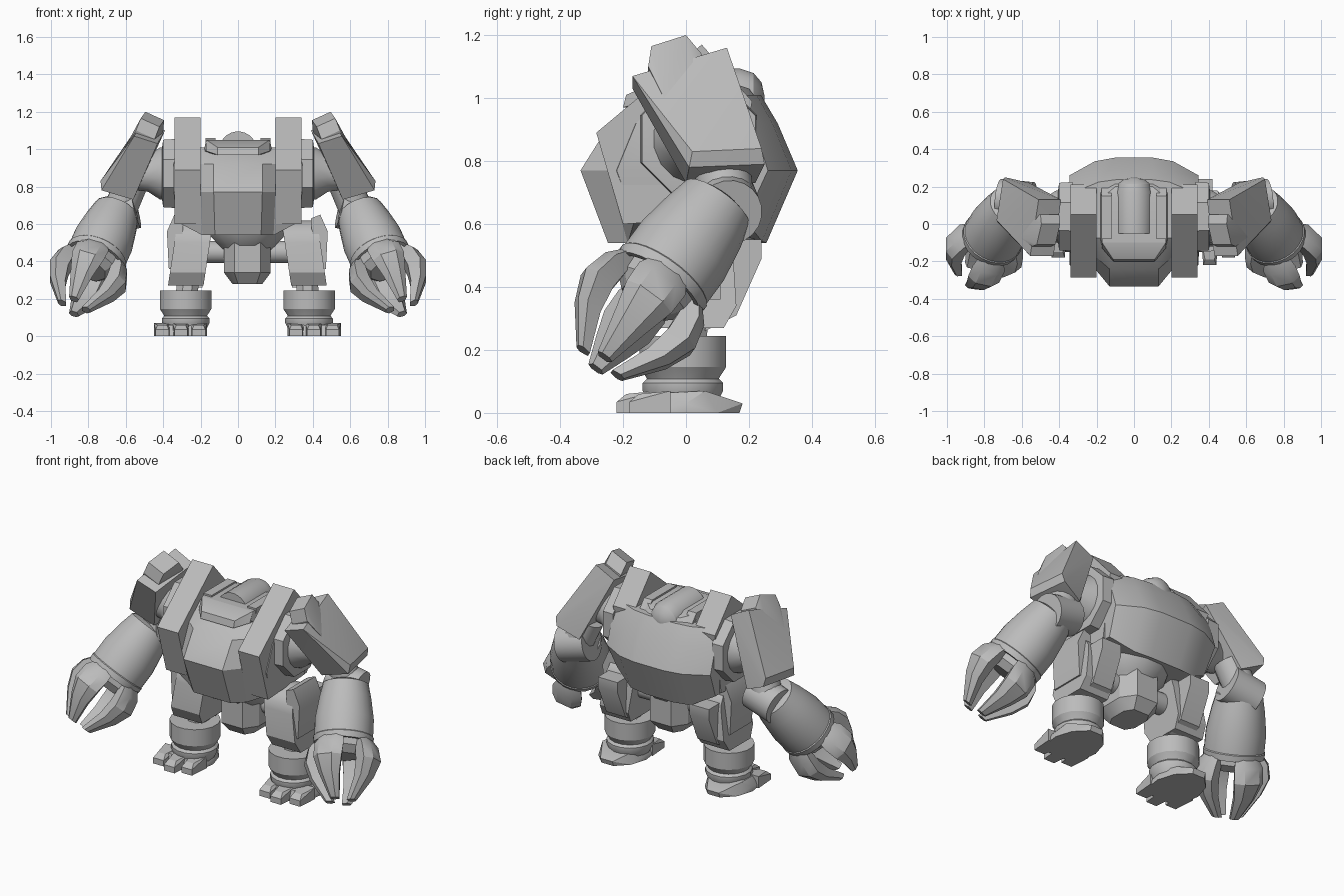
import bpy, bmesh, math
from mathutils import Vector

if "Cube" in bpy.data.objects:
    bpy.data.objects.remove(bpy.data.objects["Cube"], do_unlink=True)

GREY = bpy.data.materials.new("plain_grey")
GREY.use_nodes = True
GREY.diffuse_color = (0.5, 0.5, 0.5, 1)
GREY.node_tree.nodes["Principled BSDF"].inputs["Base Color"].default_value = (0.5, 0.5, 0.5, 1)
HIP_X = 0.05  # the lower body stands slightly to one side


def finish(name, bm):
    bmesh.ops.recalc_face_normals(bm, faces=bm.faces)
    mesh = bpy.data.meshes.new(name)
    bm.to_mesh(mesh)
    bm.free()
    ob = bpy.data.objects.new(name, mesh)
    bpy.context.collection.objects.link(ob)
    mesh.materials.append(GREY)
    bpy.context.view_layer.objects.active = ob
    ob.select_set(True)
    bpy.ops.object.shade_smooth_by_angle(angle=math.radians(28))
    ob.select_set(False)
    return ob


def hull(name, points):
    bm = bmesh.new()
    for p in points:
        bm.verts.new(p)
    bmesh.ops.convex_hull(bm, input=bm.verts)
    loose = [v for v in bm.verts if not v.link_faces]
    bmesh.ops.delete(bm, geom=loose, context="VERTS")
    bmesh.ops.dissolve_limit(bm, angle_limit=0.02, verts=bm.verts, edges=bm.edges)
    return finish(name, bm)


def loft(name, rings):
    bm = bmesh.new()
    loops = [[bm.verts.new(p) for p in ring] for ring in rings]
    n = len(loops[0])
    for a, b in zip(loops, loops[1:]):
        for i in range(n):
            bm.faces.new((a[i], a[(i + 1) % n], b[(i + 1) % n], b[i]))
    bm.faces.new(loops[0])
    bm.faces.new(loops[-1])
    return finish(name, bm)


def frame(axis):
    d = Vector(axis).normalized()
    ref = Vector((1, 0, 0)) if abs(d.x) < 0.9 else Vector((0, 1, 0))
    u = (ref - d * ref.dot(d)).normalized()
    return d, u, d.cross(u)


def turned(name, origin, axis, profile, sides=24):
    """Revolve (distance, radius) pairs about an axis."""
    d, u, v = frame(axis)
    o = Vector(origin)
    turn = [2 * math.pi * (i + 0.5) / sides for i in range(sides)]
    return loft(name, [[o + d * t + (u * math.cos(a) + v * math.sin(a)) * r for a in turn]
                       for t, r in profile])


def slab(name, x0, x1, outline):
    return loft(name, [[(x, y, z) for y, z in outline] for x in (x0, x1)])


def mirrored(ob, centre=0.0):
    """Make the opposite half of a pair about x = centre."""
    bm = bmesh.new()
    bm.from_mesh(ob.data)
    for v in bm.verts:
        v.co.x = 2 * centre - v.co.x
    finish("right_" + ob.name, bm)
    ob.name = "left_" + ob.name


# Torso shell: front and back close in at different rates, lower rim rises at the sides
half = [(0.13, -0.335), (0.2, -0.25), (0.345, -0.22), (0.345, 0), (0.345, 0.26), (0.21, 0.335), (0.1, 0.355)]
section = half + [(-x, y) for x, y in reversed(half)]
levels = [(0.54, 0.95, 0.74, 0.72), (0.77, 1, 1, 1), (0.92, 1, 0.72, 0.82), (1.01, 0.9, 0.3, 0.67)]
loft("torso_shell", [[(x * sx, y * (front if y < 0 else back),
                       z + (0.5 * max(0, abs(x) - 0.2) if z < 0.6 else 0)) for x, y in section]
                     for z, sx, front, back in levels])

# Upright shoulder walls
mirrored(slab("shoulder_wall", 0.2, 0.34,
              [(-0.285, 0.89), (-0.2, 0.6), (0.15, 0.62), (0.21, 0.99), (0.05, 1.17)]))

# Head, visor and back canopy
hull("head_block", [(s * x, y, z) for s in (-1, 1) for x, y, z in
     [(0.17, -0.1, 1.05), (0.19, -0.06, 0.96), (0.19, 0.2, 0.96), (0.1, 0.25, 0.96),
      (0.17, 0.14, 1.05), (0.1, 0.2, 1.03), (0.1, -0.17, 0.99), (0.1, -0.16, 0.95),
      (0.17, -0.12, 1.0)]])
hull("jaw", [(s * x, y, z) for s in (-1, 1) for x, y, z in
     [(0.1, -0.17, 0.96), (0.08, -0.21, 0.9), (0.15, -0.1, 0.96), (0.14, -0.15, 0.88)]])
hull("brow", [(s * x, y, z) for s in (-1, 1) for x, y, z in
     [(0.17, -0.1, 1.05), (0.17, -0.13, 0.99), (0.11, -0.2, 0.97), (0.11, -0.19, 1.01),
      (0.17, -0.06, 1.05), (0.17, -0.06, 0.98)]])
mirrored(slab("canopy_rail", 0.12, 0.175, [(-0.08, 1.0), (-0.08, 1.06), (0.15, 1.06), (0.2, 1.0)]))
turned("canopy", (0, -0.05, 0.995), (0, 1, 0),
       [(0, 0.1), (0.22, 0.1), (0.265, 0.085), (0.29, 0.055), (0.3, 0.01)])

# Shoulder joints with octagonal collars
mirrored(turned("shoulder_collar", (0.33, 0.04, 0.87), (1, 0, 0),
                [(0, 0.2), (0.07, 0.195), (0.075, 0.16)], 8))
mirrored(turned("shoulder_joint", (0.38, 0.04, 0.87), (1, 0, 0),
                [(0, 0.15), (0.04, 0.14), (0.1, 0.1), (0.16, 0.09)], 16))

# Tilted arm shields with a raised crest
mirrored(hull("arm_shield", [
    (0.555, -0.17, 1.07), (0.51, 0.13, 1.16), (0.735, 0.02, 0.83), (0.7, 0.24, 0.84),
    (0.43, -0.17, 1.03), (0.39, 0.13, 1.1), (0.56, 0, 0.73), (0.56, 0.22, 0.73),
    (0.73, 0.01, 0.78), (0.69, 0.25, 0.79)]))
mirrored(hull("shield_crest", [(x + dx, y, z + dz) for x, y, z in
     [(0.545, -0.12, 1.1), (0.52, -0.11, 1.165), (0.495, 0, 1.2), (0.5, 0.05, 1.14),
      (0.59, 0.05, 1.0), (0.61, -0.07, 1.0)]
     for dx, dz in [(0, 0), (-0.1, -0.045)]]))

# Elbow, forearm and palm
mirrored(turned("upper_arm", (0.57, 0.11, 0.82), (0.1, 0.03, -0.24),
                [(0, 0.09), (0.14, 0.09)], 16))
mirrored(turned("elbow", (0.545, 0.12, 0.68), (1, 0.1, -0.25), [(0, 0.105), (0.18, 0.105)], 20))
WRIST = Vector((0.76, -0.08, 0.42))
AXIS = (0.34, -0.56, -0.76)
D, U, V = frame(AXIS)
mirrored(turned("forearm", WRIST, AXIS,
                [(-0.335, 0.09), (-0.32, 0.125), (-0.24, 0.143), (-0.12, 0.162),
                 (-0.02, 0.162), (-0.015, 0.167), (0.02, 0.163), (0.02, 0.145), (-0.02, 0.14)]))
mirrored(turned("palm", WRIST, AXIS, [(-0.05, 0.13), (0.05, 0.13), (0.09, 0.09)], 8))

# Curved claws: along, outward, half width, thickness
claw = [(-0.02, 0.14, 0.06, 0.05), (0.05, 0.195, 0.09, 0.09), (0.13, 0.215, 0.088, 0.105),
        (0.22, 0.18, 0.063, 0.085), (0.345, 0.09, 0.028, 0.045)]
for k in range(4):
    a = math.pi / 2 * k
    out = U * math.cos(a) + V * math.sin(a)
    side = D.cross(out)
    rings = []
    for t, r, w, th in claw:
        c = WRIST + D * t + out * r
        rings.append([c + side * w * 0.5, c - side * w * 0.5, c - side * w - out * th * 0.35,
                      c - side * w * 0.6 - out * th, c + side * w * 0.6 - out * th,
                      c + side * w - out * th * 0.35])
    mirrored(loft(f"claw_{k + 1}", rings))

# Waist and pelvis
turned("waist", (HIP_X, 0.02, 0.58), (0, 0, -1), [(0, 0.22), (0.05, 0.2), (0.09, 0.16), (0.14, 0.12)], 12)
hull("pelvis", [(HIP_X + s * x, 0.02 + f * y, z) for s in (-1, 1) for f in (-1, 1) for x, y, z in
     [(0.125, 0.07, 0.52), (0.07, 0.15, 0.52), (0.125, 0.07, 0.34), (0.07, 0.15, 0.34),
      (0.08, 0.05, 0.28), (0.05, 0.1, 0.28)]])
turned("hip_axle", (HIP_X - 0.24, 0.03, 0.45), (1, 0, 0), [(0, 0.06), (0.48, 0.06)], 16)

# Legs: splayed thigh guard with a rounded top, shin and boot
arc = [math.pi * i / 8 for i in range(9)]
crown = [(0.02 + 0.13 * math.cos(a), 0.5 + 0.12 * math.sin(a)) for a in arc]
thigh = slab("thigh_guard", 0.2 + HIP_X, 0.39 + HIP_X,
             crown + [(-0.12, 0.34), (-0.08, 0.27), (0.12, 0.27), (0.16, 0.34)])
for v in thigh.data.vertices:
    v.co.x += 0.15 * (0.5 - v.co.z)
mirrored(thigh, HIP_X)
mirrored(hull("thigh_shell", [(HIP_X + x, y, z) for y in (-0.1, 0.11) for x, z in
         [(0.39, 0.65), (0.34, 0.63), (0.43, 0.56), (0.42, 0.36), (0.36, 0.36)]]), HIP_X)
mirrored(hull("calf_plate", [(HIP_X + x, y, z) for x in (0.24, 0.37) for y, z in
         [(0.1, 0.55), (0.24, 0.55), (0.24, 0.49), (0.16, 0.31), (0.06, 0.26)]]), HIP_X)
mirrored(turned("shin", (0.31 + HIP_X, 0.02, 0.42), (0.02, -0.02, -0.3), [(0, 0.06), (0.26, 0.065)], 8), HIP_X)
BOOT = (0.33 + HIP_X, -0.01)
mirrored(turned("boot", (*BOOT, 0.245), (0, 0, -1),
                [(0, 0.105), (0, 0.14), (0.1, 0.14), (0.13, 0.12), (0.14, 0.115)], 16), HIP_X)
mirrored(turned("ankle", (*BOOT, 0.11), (0, 0, -1),
                [(0, 0.115), (0.015, 0.13), (0.04, 0.13), (0.08, 0.11)], 16), HIP_X)

# Feet with three blocky toes
FOOT = 0.355 + HIP_X
mirrored(hull("foot", [(FOOT + s * x, y, z) for s in (-1, 1) for x, y, z in
         [(0.12, -0.15, 0), (0.14, 0, 0), (0.11, 0.1, 0), (0.04, 0.17, 0),
          (0.04, 0.18, 0.03), (0.14, 0, 0.03), (0.11, 0.06, 0.07), (0.1, -0.13, 0.06)]]), HIP_X)
for k, (x, y) in enumerate([(-0.095, -0.19), (0, -0.22), (0.1, -0.18)]):
    mirrored(hull(f"toe_{k + 1}", [(FOOT + x + s * w, y + dy, z) for s in (-1, 1) for w, dy, z in
             [(0.035, 0, 0), (0.035, 0, 0.035), (0.025, 0.03, 0.06), (0.045, 0.13, 0.07), (0.045, 0.13, 0)]]), HIP_X)
